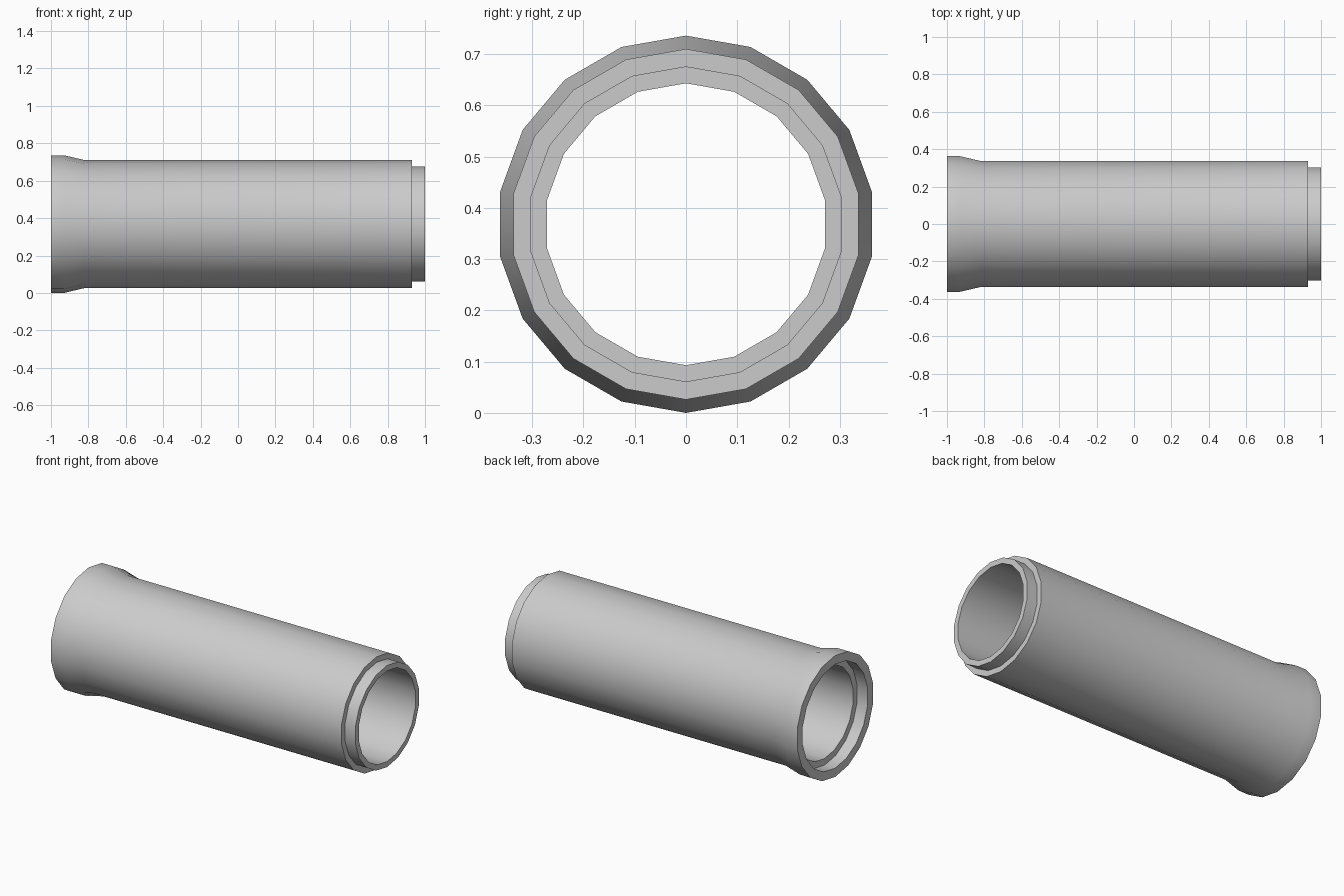
import bpy
import bmesh
from math import sin, cos, tau, radians

cube = bpy.data.objects.get("Cube")
if cube:
    bpy.data.objects.remove(cube, do_unlink=True)

SIDES = 18
RADIUS = 0.368      # outer radius of the flared socket

# Single concrete colour
concrete = bpy.data.materials.new("concrete_grey")
concrete.use_nodes = True
colour = (0.6, 0.6, 0.6, 1)
concrete.diffuse_color = colour
concrete.node_tree.nodes["Principled BSDF"].inputs["Base Color"].default_value = colour

# Closed wall section as (x, radius): outside from socket to spigot, then back through the bore
section = [
    (-1.0, RADIUS), (-0.93, RADIUS), (-0.82, 0.342),   # flared socket
    (0.93, 0.342), (0.93, 0.308), (1.0, 0.308),        # barrel and spigot
    (1.0, 0.275), (-0.93, 0.275),                      # bore
    (-0.93, 0.315), (-1.0, 0.315),                     # socket recess
]

# Revolve the section around the x axis
bm = bmesh.new()
rings = []
for x, r in section:
    angles = [tau * i / SIDES for i in range(SIDES)]
    rings.append([bm.verts.new((x, r * sin(a), RADIUS + r * cos(a))) for a in angles])
for ring, following in zip(rings, rings[1:] + rings[:1]):
    for i in range(SIDES):
        j = (i + 1) % SIDES
        bm.faces.new((ring[i], ring[j], following[j], following[i]))
bmesh.ops.recalc_face_normals(bm, faces=bm.faces)

mesh = bpy.data.meshes.new("pipe_section")
bm.to_mesh(mesh)
bm.free()
mesh.materials.append(concrete)
pipe = bpy.data.objects.new("pipe_section", mesh)
bpy.context.collection.objects.link(pipe)

# Smooth round walls with sharp rims
bpy.ops.object.select_all(action="DESELECT")
pipe.select_set(True)
bpy.context.view_layer.objects.active = pipe
bpy.ops.object.shade_smooth_by_angle(angle=radians(30))
